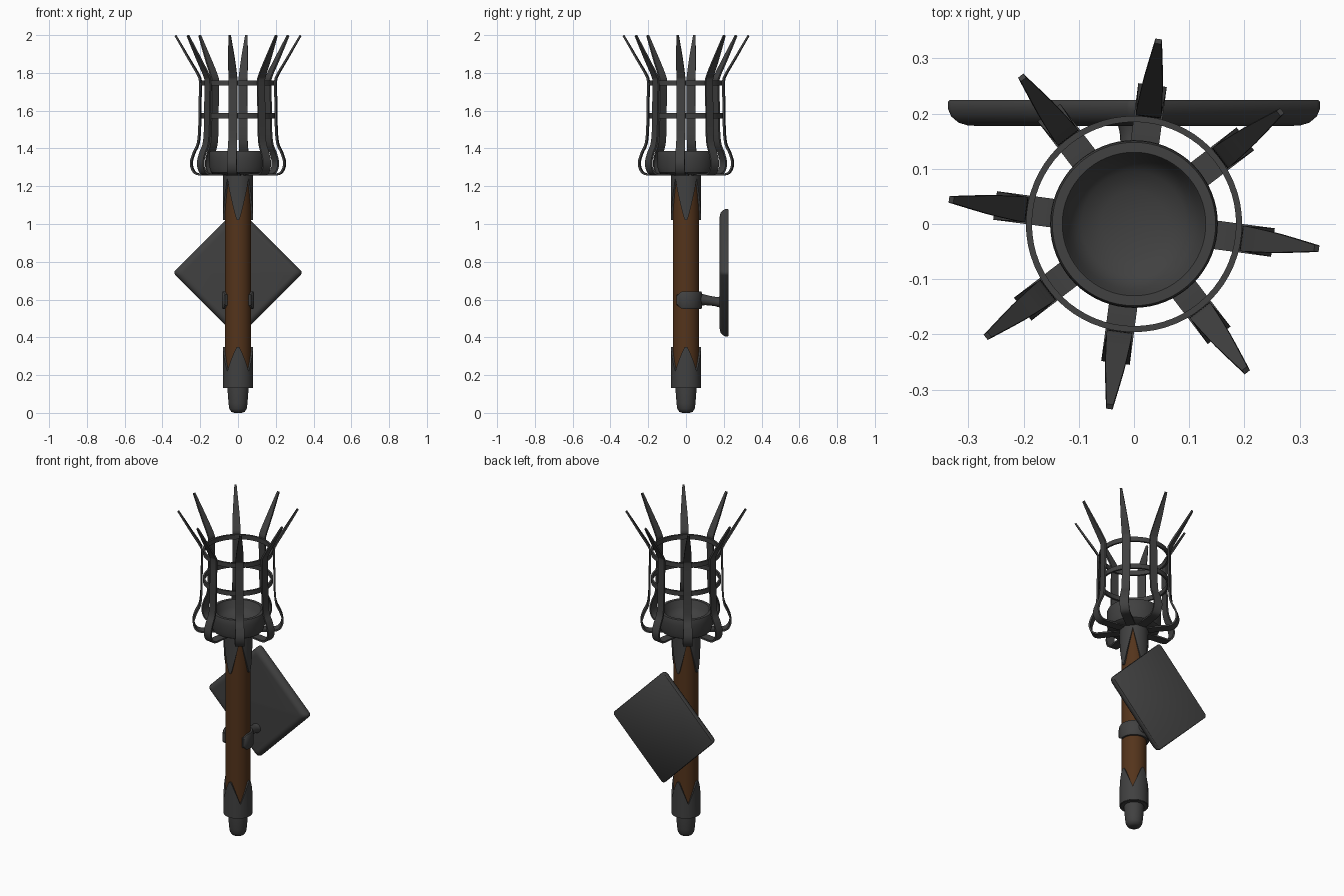
import bpy, bmesh, math
from mathutils import Vector, Matrix

if "Cube" in bpy.data.objects:
    bpy.data.objects.remove(bpy.data.objects["Cube"])


def material(name, rgb):
    m = bpy.data.materials.new(name)
    m.diffuse_color = (*rgb, 1)
    m.use_nodes = True
    m.node_tree.nodes["Principled BSDF"].inputs["Base Color"].default_value = m.diffuse_color
    return m


IRON = material("dark_iron", (0.052, 0.052, 0.052))
WOOD = material("brown_wood", (0.088, 0.034, 0.011))


def make(name, bm, mat, angle=40):
    bmesh.ops.recalc_face_normals(bm, faces=bm.faces)
    me = bpy.data.meshes.new(name)
    bm.to_mesh(me)
    bm.free()
    me.materials.append(mat)
    ob = bpy.data.objects.new(name, me)
    bpy.context.collection.objects.link(ob)
    bpy.ops.object.select_all(action='DESELECT')
    ob.select_set(True)
    bpy.context.view_layer.objects.active = ob
    bpy.ops.object.shade_smooth_by_angle(angle=math.radians(angle))
    return ob


def loft(bm, rings, closed=False):
    """Skin rows of points into a solid tube; caps the ends unless closed."""
    rows = [[bm.verts.new(p) for p in r] for r in rings]
    n = len(rows[0])
    for a, b in zip(rows, rows[1:] + rows[:1] if closed else rows[1:]):
        for i in range(n):
            j = (i + 1) % n
            bm.faces.new((a[i], a[j], b[j], b[i]))
    if not closed:
        bm.faces.new(rows[0])
        bm.faces.new(rows[-1])


def lathe(name, profile, mat, n=48, closed=False):
    bm = bmesh.new()
    loft(bm, [[(r * math.cos(2 * math.pi * i / n), r * math.sin(2 * math.pi * i / n), z)
               for i in range(n)] for r, z in profile], closed)
    return make(name, bm, mat)


def smooth(pts, steps=6):
    """Catmull-Rom interpolation through tuples of any length."""
    p = [Vector(q) for q in pts]
    p = [p[0]] + p + [p[-1]]
    out = []
    for i in range(1, len(p) - 2):
        a, b, c, d = p[i - 1:i + 3]
        for k in range(steps):
            t = k / steps
            out.append(0.5 * (2 * b + (c - a) * t + (2 * a - 5 * b + 4 * c - d) * t * t
                              + (3 * b - a - 3 * c + d) * t ** 3))
    return out + [p[-1]]


# wooden shaft
lathe("shaft", [(0.070, 0.16), (0.070, 1.265)], WOOD)

# rounded foot knob and closing disc of the lower cup
lathe("foot_knob", [(0.02, 0.0), (0.036, 0.006), (0.046, 0.022), (0.05, 0.05),
                    (0.055, 0.115), (0.055, 0.14)], IRON)
lathe("cup_floor", [(0.075, 0.131), (0.079, 0.135), (0.079, 0.15)], IRON)


# sleeves with four pointed tongues facing front, back and sides
def sleeve(name, z_base, z_valley, z_tip, n=96):
    bm = bmesh.new()
    rings = []
    for i in range(n):
        a = 2 * math.pi * i / n
        u = abs(((a / (math.pi / 2) + 0.5) % 1) - 0.5) * 2   # 0 at tip, 1 at valley
        u = max(0, (u - 0.1) / 0.9)
        z = z_tip + (z_valley - z_tip) * u ** 1.1
        c, s = math.cos(a), math.sin(a)
        rings.append([(r * c, r * s, h) for r, h in
                      ((0.066, z_base), (0.08, z_base), (0.08, z), (0.066, z))])
    loft(bm, rings, closed=True)
    make(name, bm, IRON)


sleeve("lower_sleeve", 0.133, 0.22, 0.35)
sleeve("upper_sleeve", 1.275, 1.24, 1.02)

# fire bowl
lathe("fire_bowl", [(0.02, 1.262), (0.125, 1.262), (0.142, 1.272), (0.151, 1.30), (0.152, 1.35),
                    (0.151, 1.38), (0.148, 1.387), (0.130, 1.387), (0.127, 1.382),
                    (0.118, 1.345), (0.095, 1.32), (0.06, 1.306), (0.02, 1.30)], IRON, 64)

# hoops of the basket
for name, z in (("lower_hoop", 1.573), ("upper_hoop", 1.746)):
    lathe(name, [(0.185, z - 0.014), (0.196, z - 0.014), (0.196, z + 0.014),
                 (0.185, z + 0.014)], IRON, 64, closed=True)

# eight curled straps ending in flared spikes: radius, height, width
path = smooth([(0.08, 1.262, .052), (0.16, 1.262, .052), (0.215, 1.264, .052), (0.24, 1.285, .052),
               (0.249, 1.325, .052), (0.235, 1.375, .05), (0.213, 1.425, .047), (0.205, 1.5, .046),
               (0.203, 1.62, .046), (0.201, 1.75, .046), (0.212, 1.79, .045), (0.262, 1.875, .035),
               (0.334, 1.998, .012)])
for k in range(8):
    rot = Matrix.Rotation(math.radians(-7.6 + 45 * k), 3, 'Z')
    rings = []
    for i, p in enumerate(path):
        d = path[min(i + 1, len(path) - 1)] - path[max(i - 1, 0)]
        nrm = Vector((d.y, -d.x)).normalized() * 0.005
        w = p.z / 2
        rings.append([rot @ Vector((p.x + s * nrm.x, t * w, p.y + s * nrm.y))
                      for s, t in ((1, -1), (1, 1), (-1, 1), (-1, -1))])
    bm = bmesh.new()
    loft(bm, rings)
    make("basket_strap_%d" % (k + 1), bm, IRON)

# diamond wall plate: flat back, rounded front rim
bm = bmesh.new()
rings = []
for inset, y in ((0.002, 0.225), (0.0, 0.222), (0.0, 0.208), (0.004, 0.195),
                 (0.013, 0.184), (0.024, 0.179), (0.034, 0.178)):
    h = 0.2435 - inset
    ring = []
    for q in range(4):                       # softly rounded corners
        for j in range(5):
            a = math.radians(90 * q + 22.5 * j)
            r = 0.018
            cx = (h - r) * (1 if q in (0, 3) else -1)
            cz = (h - r) * (1 if q < 2 else -1)
            x, z = cx + r * math.cos(a), cz + r * math.sin(a)
            ring.append(((x - z) * 0.7071, y, (x + z) * 0.7071 + 0.742))
    rings.append(ring)
loft(bm, rings)
make("wall_plate", bm, IRON, 50)

# open clamp with rounded ends holding the shaft
bm = bmesh.new()
rings = []
for i in range(49):
    a = math.radians(-36 + 252 * i / 48)
    c, s = math.cos(a), math.sin(a)
    e = min(i, 48 - i) / 5                   # distance from the nearer end
    h = 0.046 * math.sqrt(max(0.4, 1 - max(0, 1 - e) ** 2))
    rings.append([(r * c, r * s, 0.597 + z) for r, z in
                  ((0.064, -h), (0.081, -h), (0.086, -h * 0.8),
                   (0.086, h * 0.8), (0.081, h), (0.064, h))])
loft(bm, rings)
make("clamp", bm, IRON)

# drooping arm from clamp to plate: y, z, half size
bm = bmesh.new()
loft(bm, [[(p.z * math.cos(a), p.x, p.y + p.z * math.sin(a))
           for a in [2 * math.pi * j / 20 for j in range(20)]]
          for p in smooth([(0.07, 0.6, .034), (0.10, 0.598, .028), (0.14, 0.592, .025),
                           (0.165, 0.588, .026), (0.19, 0.585, .032)])])
make("clamp_arm", bm, IRON)
